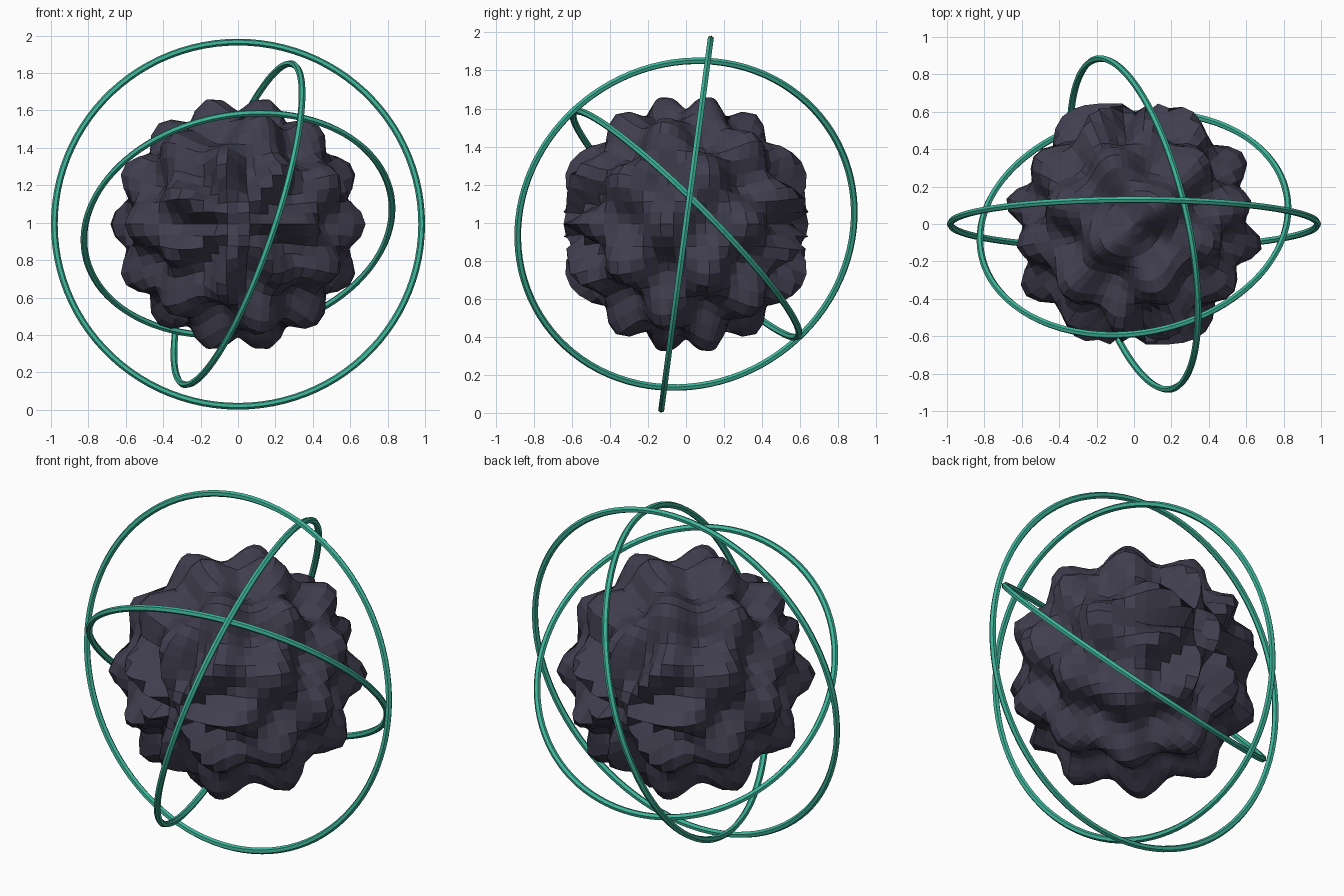
import bpy, bmesh, math
from mathutils import Vector

if "Cube" in bpy.data.objects:
    bpy.data.objects.remove(bpy.data.objects["Cube"])

CENTRE = Vector((0, 0, 0.992))


def material(name, rgb):
    m = bpy.data.materials.new(name)
    m.diffuse_color = (*rgb, 1)
    m.use_nodes = True
    m.node_tree.nodes["Principled BSDF"].inputs["Base Color"].default_value = m.diffuse_color
    return m


slate = material("dark_slate", (0.052, 0.048, 0.078))
green = material("sea_green", (0.05, 0.46, 0.32))


def finish(name, bm, mat):
    mesh = bpy.data.meshes.new(name)
    bmesh.ops.recalc_face_normals(bm, faces=bm.faces)
    bm.to_mesh(mesh)
    bm.free()
    mesh.materials.append(mat)
    obj = bpy.data.objects.new(name, mesh)
    obj.location = CENTRE
    bpy.context.collection.objects.link(obj)
    return obj


# Bumpy core: sphere displaced by a wave around and along the y axis
bm = bmesh.new()
bmesh.ops.create_uvsphere(bm, u_segments=64, v_segments=32, radius=1)
for v in bm.verts:
    n = v.co.normalized()
    around = math.atan2(n.z, n.x)
    v.co = n * (0.605 - 0.092 * math.cos(7 * around) * math.sin(9 * n.y))
finish("bumpy_core", bm, slate)


# Orbiting rings: six-sided tubes swept round a tilted circle
def ring(name, radius, normal, tube=0.018, steps=100, sides=6):
    bm = bmesh.new()
    turn = Vector((0, 0, 1)).rotation_difference(Vector(normal).normalized())
    loops = []
    for i in range(steps):
        a = math.tau * i / steps
        loop = []
        for j in range(sides):
            b = math.tau * j / sides
            r = radius + tube * math.cos(b)
            p = Vector((r * math.cos(a), r * math.sin(a), tube * math.sin(b)))
            loop.append(bm.verts.new(turn @ p))
        loops.append(loop)
    for i in range(steps):
        p, q = loops[i], loops[(i + 1) % steps]
        for j in range(sides):
            k = (j + 1) % sides
            bm.faces.new((p[j], q[j], q[k], p[k]))
    finish(name, bm, green)


ring("outer_ring", 0.982, (0, 0.991, -0.132))
ring("steep_ring", 0.905, (0.925, 0.21, -0.315))
ring("slanted_ring", 0.832, (-0.14, 0.70, 0.70))
